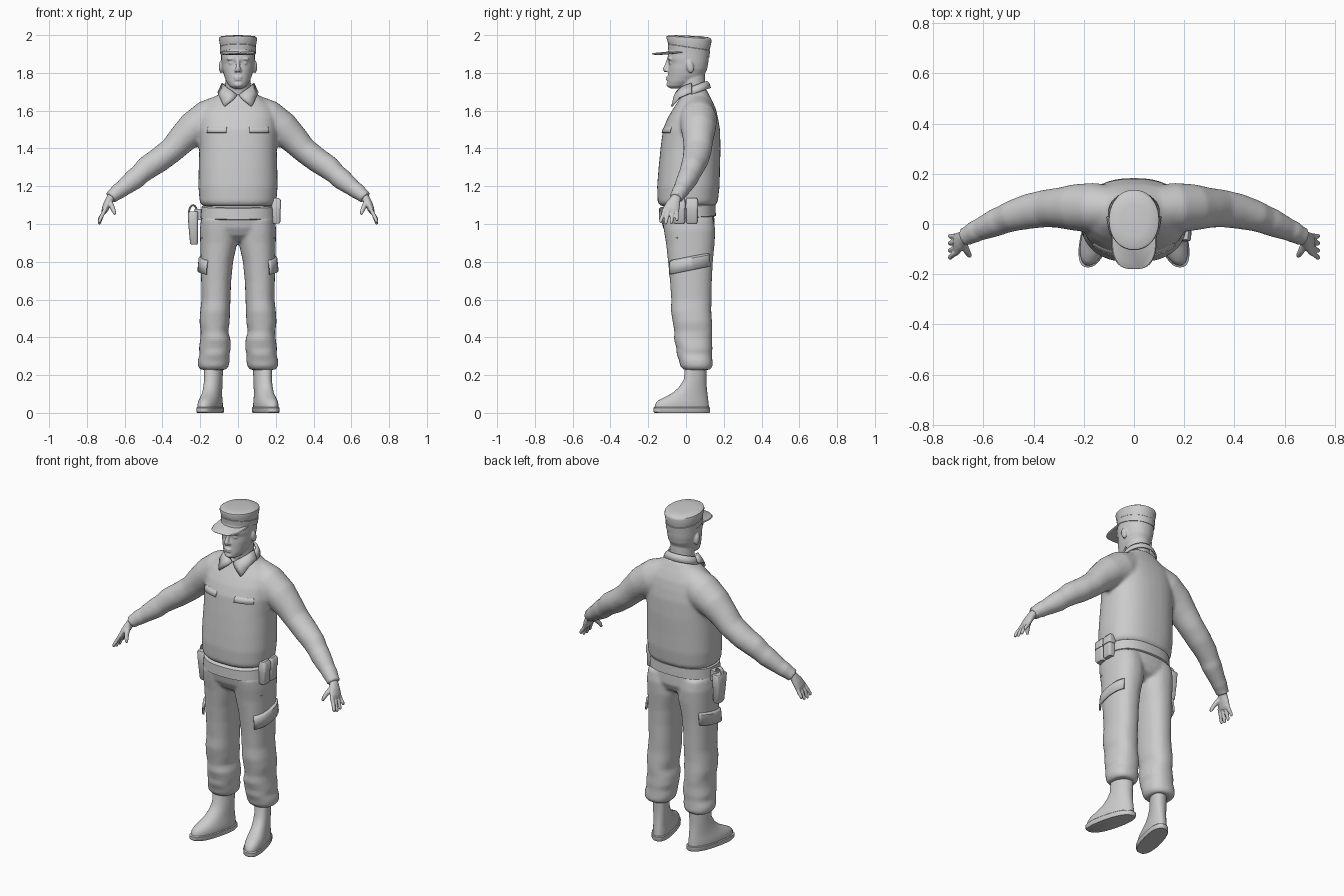
import bpy, bmesh, math
from mathutils import Vector, Matrix

mat = bpy.data.materials.new("plain grey")
mat.diffuse_color = (0.6, 0.6, 0.6, 1)


def skin(bm, loops, closed=True):
    """Join successive point loops with quads; cap the ends when closed."""
    rows = [[bm.verts.new(p) for p in loop] for loop in loops]
    n = len(rows[0])
    for a, b in zip(rows, rows[1:]):
        for i in range(n if closed else n - 1):
            j = (i + 1) % n
            bm.faces.new((a[i], a[j], b[j], b[i]))
    if closed:
        bm.faces.new(rows[0])
        bm.faces.new(rows[-1])


def ring(r, n, angles):
    """Superellipse at (x, z, half width, y front, y back, tilt)."""
    x, z, rx, yf, yb = r[:5]
    tilt = r[5] if len(r) > 5 else 0
    cy, ry = (yf + yb) / 2, (yb - yf) / 2
    pts = []
    for a in angles:
        c, s = math.cos(a), math.sin(a)
        dx = math.copysign(abs(c) ** (2 / n), c) * rx
        dy = math.copysign(abs(s) ** (2 / n), s) * ry
        pts.append(Vector((x + dx, cy + dy, z + tilt * dy)))
    return pts


def loft(bm, rings, n=2.0, seg=32):
    angles = [2 * math.pi * i / seg for i in range(seg)]
    skin(bm, [ring(r, n, angles) for r in rings])


def patch(bm, rings, a0, a1, n=2.0, seg=12):
    angles = [math.radians(a0 + (a1 - a0) * i / seg) for i in range(seg + 1)]
    skin(bm, [ring(r, n, angles) for r in rings], closed=False)


def tube(bm, path, seg=16):
    """Sweep an ellipse along (x, y, z, r, r along y)."""
    pts = [Vector(p[:3]) for p in path]
    loops = []
    for i, p in enumerate(path):
        t = (pts[min(i + 1, len(pts) - 1)] - pts[max(i - 1, 0)]).normalized()
        v = Vector((0, 1, 0))
        v = (v - t * v.dot(t)).normalized()
        u = t.cross(v)
        loops.append([pts[i] + u * p[3] * math.cos(a) + v * p[4] * math.sin(a)
                      for a in [2 * math.pi * k / seg for k in range(seg)]])
    skin(bm, loops)


def blob(bm, c, r, rot=0):
    m = Matrix.Translation(c) @ Matrix.Rotation(rot, 4, 'X') @ Matrix.Diagonal((*r, 1))
    bmesh.ops.create_uvsphere(bm, u_segments=16, v_segments=10, radius=1, matrix=m)


def finish(bm, name, mirror=False, voxel=0, smooth=4, thick=0, bevel=0):
    bmesh.ops.recalc_face_normals(bm, faces=bm.faces)
    me = bpy.data.meshes.new(name)
    bm.to_mesh(me)
    bm.free()
    me.materials.append(mat)
    o = bpy.data.objects.new(name, me)
    bpy.context.collection.objects.link(o)
    if thick:
        m = o.modifiers.new("thickness", 'SOLIDIFY')
        m.thickness, m.offset = thick, 0
    if bevel:
        m = o.modifiers.new("bevel", 'BEVEL')
        m.width, m.segments = bevel, 2
    if mirror:
        o.modifiers.new("mirror", 'MIRROR').use_mirror_merge = False
    if voxel:
        m = o.modifiers.new("merge", 'REMESH')
        m.mode, m.voxel_size, m.use_smooth_shade = 'VOXEL', voxel, True
        m = o.modifiers.new("soften", 'SMOOTH')
        m.factor, m.iterations = 0.5, smooth
    o.select_set(True)
    bpy.context.view_layer.objects.active = o


# Shirt: torso and sleeves merged
bm = bmesh.new()
loft(bm, [(0, 1.095, .185, -.135, .15), (0, 1.115, .203, -.15, .168), (0, 1.2, .21, -.153, .178),
          (0, 1.3, .208, -.145, .18), (0, 1.4, .205, -.135, .183), (0, 1.5, .208, -.122, .18),
          (0, 1.56, .205, -.098, .17), (0, 1.61, .19, -.068, .158), (0, 1.65, .15, -.042, .14),
          (0, 1.685, .105, -.025, .122), (0, 1.71, .08, -.015, .11)], 2.4, 40)
tube(bm, [(.08, .06, 1.58, .105, .09), (.16, .064, 1.55, .106, .1), (.24, .066, 1.503, .09, .092),
          (.30, .064, 1.445, .077, .08), (.35, .062, 1.392, .068, .075), (.42, .05, 1.338, .066, .07),
          (.485, .032, 1.295, .063, .062), (.52, .018, 1.262, .055, .057), (.545, .008, 1.24, .057, .056),
          (.59, -.012, 1.205, .049, .049), (.615, -.022, 1.185, .043, .044), (.632, -.03, 1.174, .044, .044),
          (.66, -.045, 1.152, .036, .038), (.675, -.052, 1.138, .037, .039)], 24)
finish(bm, "shirt", True, .01, 5)

# Chest pocket flaps, sunk at the upper edge
bm = bmesh.new()
patch(bm, [(0, 1.525, .195, -.1, .165), (0, 1.505, .208, -.122, .178), (0, 1.483, .21, -.13, .18)],
      -77, -42, 2.4)
finish(bm, "chest_pocket_flap", True, thick=.006)

# Collar: band and two pointed leaves
bm = bmesh.new()
patch(bm, [(0, 1.69, .098, -.04, .128, .35), (0, 1.715, .088, -.035, .12, .35),
           (0, 1.728, .076, -.032, .108, .38)], -70, 250, 2, 32)
finish(bm, "collar_band", thick=.01)
bm = bmesh.new()
skin(bm, [[(.004, -.048, 1.682), (.035, -.045, 1.705), (.066, -.015, 1.728), (.082, .03, 1.745)],
          [(.022, -.062, 1.66), (.052, -.063, 1.67), (.082, -.03, 1.695), (.1, .03, 1.705)],
          [(.07, -.075, 1.622), (.078, -.07, 1.63), (.095, -.035, 1.67), (.105, .03, 1.695)]], closed=False)
finish(bm, "collar_leaf", True, thick=.01)

# Head, neck, ears and facial features
bm = bmesh.new()
loft(bm, [(0, 1.64, .078, -.02, .115), (0, 1.72, .067, -.03, .103), (0, 1.80, .065, -.04, .1)])
loft(bm, [(0, 1.718, .025, -.085, -.03), (0, 1.73, .045, -.096, .01), (0, 1.755, .062, -.098, .06),
          (0, 1.785, .074, -.096, .095), (0, 1.82, .083, -.094, .112), (0, 1.852, .087, -.09, .118),
          (0, 1.875, .089, -.098, .12), (0, 1.92, .09, -.094, .122), (0, 1.96, .075, -.08, .105)], 2.15)
tube(bm, [(0, -.092, 1.872, .008, .01), (0, -.101, 1.845, .01, .01), (0, -.109, 1.822, .014, .014),
          (0, -.104, 1.807, .013, .014)], 12)
blob(bm, (.012, -.098, 1.812), (.009, .012, .008))      # nostril
blob(bm, (.035, -.082, 1.874), (.026, .014, .008))      # brow
blob(bm, (.034, -.079, 1.852), (.015, .011, .008))      # eye
blob(bm, (0, -.097, 1.777), (.024, .01, .005))          # upper lip
blob(bm, (0, -.096, 1.765), (.02, .01, .006))           # lower lip
blob(bm, (0, -.09, 1.738), (.024, .014, .014))          # chin
blob(bm, (.09, .022, 1.832), (.012, .019, .034), .2)    # ear
finish(bm, "head", True, .005, 3)

# Cap crown and peak
bm = bmesh.new()
loft(bm, [(0, 1.903, .088, -.088, .118, -.2), (0, 1.903, .094, -.094, .124, -.2),
          (0, 1.935, .096, -.096, .127, -.15), (0, 1.937, .094, -.094, .125, -.15),
          (0, 1.978, .101, -.104, .136, -.07), (0, 1.987, .099, -.102, .133, -.06),
          (0, 1.993, .09, -.092, .122, -.05), (0, 1.997, .05, -.05, .08, -.04)], 2.1, 40)
finish(bm, "cap_crown")
bm = bmesh.new()
loft(bm, [(0, 1.912, .086, -.176, .06, .12), (0, 1.916, .09, -.18, .06, .12),
          (0, 1.92, .086, -.176, .06, .12)], 2.7, 40)
bmesh.ops.subdivide_edges(bm, edges=[], cuts=1)
for v in bm.verts:
    v.co.z -= 1.3 * v.co.x ** 2
finish(bm, "cap_peak")

# Hands: palm, four fingers and a thumb
bm = bmesh.new()
tube(bm, [(.655, -.042, 1.16, .024, .028), (.678, -.056, 1.132, .022, .028), (.692, -.068, 1.105, .021, .038),
          (.704, -.078, 1.078, .018, .043), (.71, -.082, 1.062, .013, .038)])
for i, (y, drop) in enumerate([(-.112, .0), (-.092, -.008), (-.07, -.006), (-.049, .01)]):
    ye = y * 1.35 + .018
    tube(bm, [(.702, y, 1.08, .011, .011), (.72, (y + ye) / 2, 1.045, .0105, .0105),
              (.732, ye, 1.02 + drop, .0095, .0095), (.735, ye, 1.006 + drop, .006, .006)], 12)
tube(bm, [(.68, -.075, 1.118, .016, .016), (.667, -.105, 1.092, .013, .014),
          (.657, -.122, 1.068, .011, .011), (.652, -.128, 1.05, .007, .007)], 12)
finish(bm, "hand", True, .004, 2)

# Trousers: pelvis and bloused legs merged
bm = bmesh.new()
loft(bm, [(0, 1.085, .183, -.132, .145), (0, 1.03, .193, -.132, .15), (0, .98, .19, -.122, .152),
          (0, .94, .14, -.1, .135), (0, .91, .06, -.06, .09)], 2.5, 36)
legs = [(1.03, .195, .02, -.125, .145), (.97, .202, .005, -.118, .155), (.9, .2, .004, -.106, .152),
        (.8, .197, .026, -.095, .142), (.7, .195, .036, -.085, .137), (.6, .193, .04, -.078, .135),
        (.54, .2, .042, -.08, .134), (.48, .204, .044, -.07, .138), (.43, .197, .052, -.062, .14),
        (.39, .2, .04, -.064, .138), (.34, .207, .038, -.05, .14), (.31, .203, .046, -.05, .138),
        (.275, .214, .044, -.036, .14), (.245, .212, .05, -.03, .141), (.228, .198, .065, -.012, .128)]
loft(bm, [((o + i) / 2, z, (o - i) / 2, f, b) for z, o, i, f, b in legs], 2.3)
finish(bm, "trousers", True, .01, 4)

# Thigh pocket flaps and slanted front pockets
bm = bmesh.new()
patch(bm, [(.11, .825, .084, -.092, .138, .2), (.11, .815, .094, -.102, .147, .2),
           (.112, .755, .098, -.104, .15, .2)], -58, 52, 2.3)
finish(bm, "thigh_pocket_flap", True, thick=.01)
bm = bmesh.new()
tube(bm, [(.135, -.103, 1.03, .004, .004), (.155, -.098, .98, .004, .004), (.19, -.045, .925, .004, .004)], 8)
finish(bm, "front_pocket_edge", True)

# Belt
bm = bmesh.new()
loft(bm, [(0, 1.03, .19, -.136, .15, .06), (0, 1.034, .198, -.144, .158, .06),
          (0, 1.092, .193, -.142, .156, .06), (0, 1.098, .185, -.134, .148, .06)], 2.5, 40)
finish(bm, "belt")

# Holster with strap loop on the right hip
bm = bmesh.new()
loft(bm, [(-.232, .892, .017, -.005, .048), (-.233, .9, .021, -.01, .053), (-.237, 1.0, .026, -.018, .06),
          (-.238, 1.06, .028, -.022, .064), (-.238, 1.066, .024, -.018, .06)], 4)
loft(bm, [(-.21, 1.02, .02, .0, .045), (-.21, 1.08, .02, .0, .045)], 4)
arc = [math.pi * i / 8 for i in range(9)]
tube(bm, [(-.238 + .022 * math.cos(a), .022, 1.055 + .045 * math.sin(a), .005, .014) for a in arc], 10)
finish(bm, "holster")

# Two pouches with lids on the left hip
bm = bmesh.new()
for y in (-.036, .031):
    loft(bm, [(.2, 1.002, .018, y - .026, y + .026), (.202, 1.01, .022, y - .03, y + .03),
              (.202, 1.09, .022, y - .03, y + .03)], 5)
    loft(bm, [(.203, 1.082, .025, y - .033, y + .033), (.203, 1.125, .024, y - .032, y + .032),
              (.2, 1.138, .016, y - .026, y + .026)], 5)
finish(bm, "belt_pouches")


def toe_out(bm):
    for v in bm.verts:
        v.co.x -= .24 * (v.co.y - .05)


# Boots: upper and sole, toes turned outward
bm = bmesh.new()
loft(bm, [(.13, .02, .054, -.166, .122), (.13, .045, .056, -.165, .12), (.13, .065, .053, -.148, .118),
          (.13, .082, .05, -.115, .116), (.13, .105, .047, -.072, .113), (.13, .135, .046, -.038, .11),
          (.13, .175, .046, -.012, .108), (.13, .27, .049, -.002, .11)], 2.2)
toe_out(bm)
finish(bm, "boot_upper", True)
bm = bmesh.new()
loft(bm, [(.13, 0, .056, -.165, .124), (.13, .006, .06, -.172, .128), (.13, .026, .06, -.173, .128),
          (.13, .03, .056, -.168, .124)], 2.4)
toe_out(bm)
finish(bm, "boot_sole", True)

bpy.ops.object.shade_smooth_by_angle(angle=math.radians(40))
